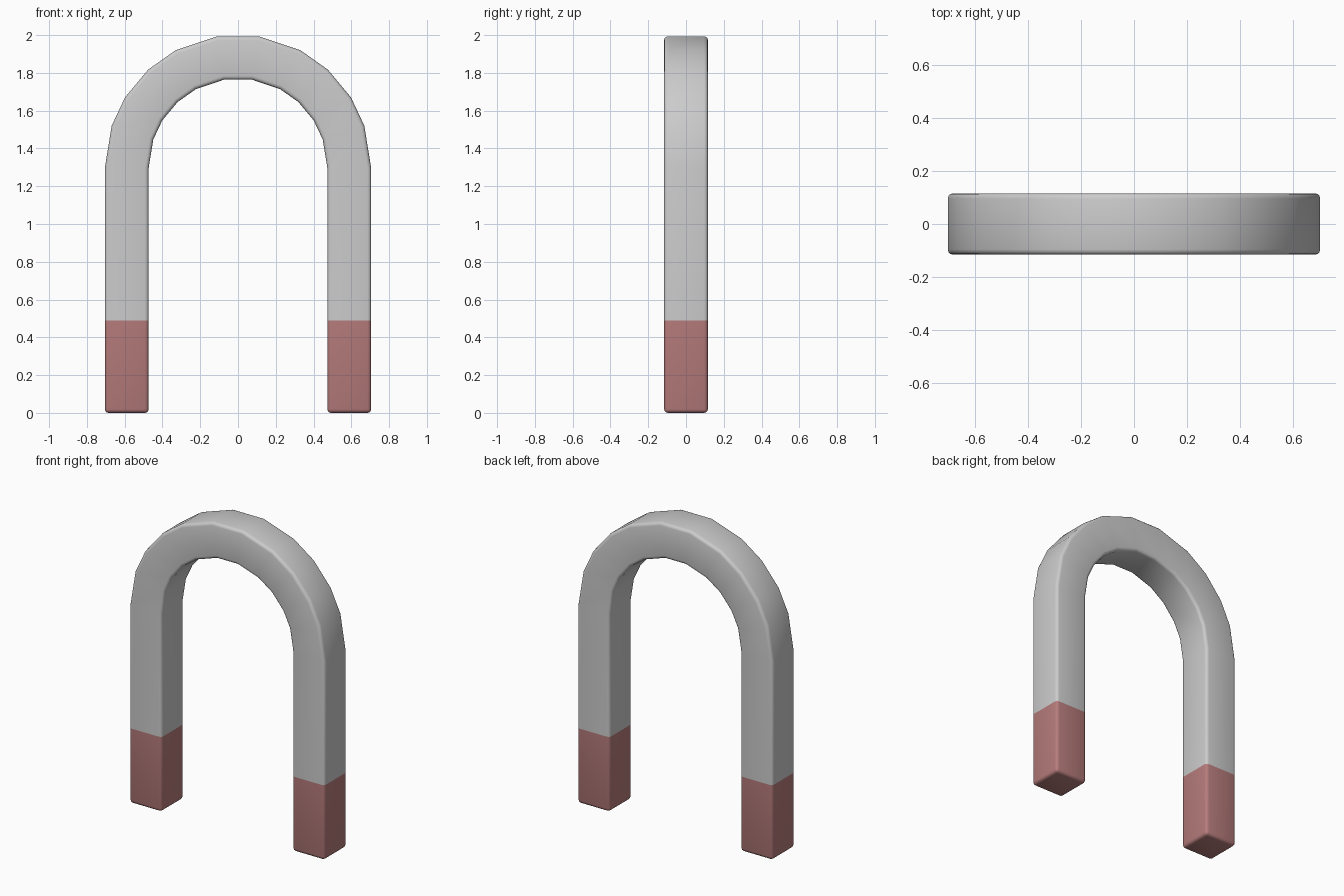
import bpy, bmesh
from math import sin, cos, radians

if "Cube" in bpy.data.objects:
    bpy.data.objects.remove(bpy.data.objects["Cube"])

OUTER, INNER, HALF_D = 0.705, 0.473, 0.116   # arch radii and half depth
ARCH_Z, PAINT_Z, BEVEL = 1.297, 0.49, 0.02


def sweep(name, stations, cap_start=False, material=None):
    """Square bar through stations of (inner x, inner z, outer x, outer z)."""
    bm = bmesh.new()
    rings = []
    for xi, zi, xo, zo in stations:
        rings.append([bm.verts.new(p) for p in (
            (xi, -HALF_D, zi), (xo, -HALF_D, zo),
            (xo, HALF_D, zo), (xi, HALF_D, zi))])
    for a, b in zip(rings, rings[1:]):
        for i in range(4):
            j = (i + 1) % 4
            bm.faces.new((a[i], a[j], b[j], b[i]))
    if cap_start:
        bm.faces.new(rings[0][::-1])
    bmesh.ops.recalc_face_normals(bm, faces=bm.faces)
    # Round the long corners and the capped end; open joints stay flush
    edges = [e for e in bm.edges if len(e.link_faces) == 2
             and e.calc_face_angle() > radians(45)]
    bmesh.ops.bevel(bm, geom=edges, offset=BEVEL, segments=3, profile=0.5,
                    affect='EDGES', clamp_overlap=True)
    bmesh.ops.recalc_face_normals(bm, faces=bm.faces)
    mesh = bpy.data.meshes.new(name)
    bm.to_mesh(mesh)
    bm.free()
    if material:
        mesh.materials.append(material)
    obj = bpy.data.objects.new(name, mesh)
    bpy.context.collection.objects.link(obj)
    bpy.ops.object.select_all(action='DESELECT')
    obj.select_set(True)
    bpy.context.view_layer.objects.active = obj
    bpy.ops.object.shade_smooth_by_angle(angle=radians(40))
    return obj


def leg(side, z):
    return (side * INNER, z, side * OUTER, z)


# Steel body: straight legs joined by an arch with a flat crown
quarter = [0, 18.5, 32, 47.5, 62, 81]
angles = quarter + [180 - a for a in reversed(quarter)]
arch = []
for a in map(radians, angles):
    arch.append((INNER * cos(a), ARCH_Z + INNER * sin(a),
                 OUTER * cos(a), ARCH_Z + OUTER * sin(a)))
sweep("steel_body", [leg(1, PAINT_Z)] + arch + [leg(-1, PAINT_Z)])

# Painted pole tips
red = bpy.data.materials.new("dull_red_paint")
red.diffuse_color = (0.47, 0.2, 0.2, 1)
red.use_nodes = True
red.node_tree.nodes["Principled BSDF"].inputs["Base Color"].default_value = red.diffuse_color
for side, label in ((-1, "left"), (1, "right")):
    sweep(label + "_pole_tip", [leg(side, 0), leg(side, PAINT_Z)], True, red)
